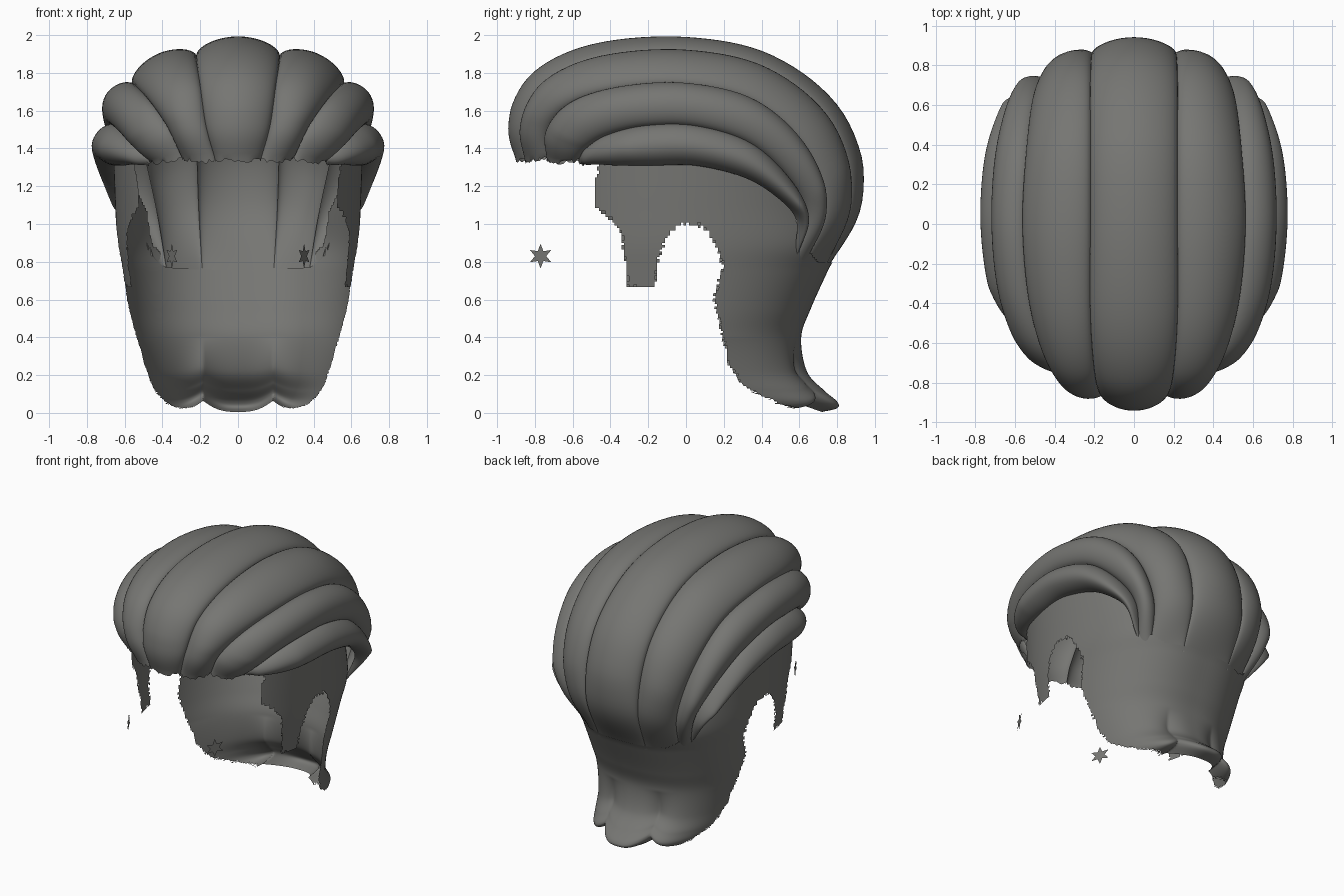
import bpy
import math
import random
from mathutils import Vector

random.seed(4)
default = bpy.data.objects.get("Cube")
if default:
    bpy.data.objects.remove(default)

hair = bpy.data.materials.new("dark_grey_hair")
hair.use_nodes = True
colour = (0.18, 0.18, 0.17, 1)
hair.diffuse_color = colour
hair.node_tree.nodes["Principled BSDF"].inputs["Base Color"].default_value = colour


def spline(points, steps):
    """Smooth path through the given points."""
    pts = [Vector(p) for p in points]
    pts = [pts[0] * 2 - pts[1]] + pts + [pts[-1] * 2 - pts[-2]]
    path = []
    for a, b, c, d in zip(pts, pts[1:], pts[2:], pts[3:]):
        for i in range(steps):
            t = i / steps
            path.append(b + (c - a) * t / 2 + (a * 2 - b * 5 + c * 4 - d) * t * t / 2
                        + (b * 3 - a - c * 3 + d) * t ** 3 / 2)
    return path + [pts[-2]]


def add_sheet(name, rows, keep=None, flip=False):
    """Skin a grid of points, leaving out faces that the rule rejects."""
    n = len(rows[0])
    verts = [p for row in rows for p in row]
    faces = []
    for r in range(len(rows) - 1):
        for c in range(n - 1):
            k = r * n + c
            face = (k, k + 1, k + n + 1, k + n)
            centre = sum((verts[i] for i in face), Vector()) / 4
            if keep is None or keep(centre):
                faces.append(face[::-1] if flip else face)
    used = sorted({i for f in faces for i in f})
    index = {old: new for new, old in enumerate(used)}
    mesh = bpy.data.meshes.new(name)
    mesh.from_pydata([verts[i] for i in used], [], [[index[i] for i in f] for f in faces])
    mesh.materials.append(hair)
    mesh.polygons.foreach_set("use_smooth", [True] * len(mesh.polygons))
    obj = bpy.data.objects.new(name, mesh)
    bpy.context.collection.objects.link(obj)


def mirrored(path):
    return [Vector((-p.x, p.y, p.z)) for p in path]


# Seams between the locks, from fringe to nape
seam_inner = spline([(.12, -.84, 1.34), (.17, -.85, 1.52), (.2, -.74, 1.73),
                     (.22, -.45, 1.86), (.22, 0, 1.89), (.22, .42, 1.8),
                     (.22, .75, 1.53), (.21, .86, 1.12), (.19, .735, .76)], 8)
seam_upper = spline([(.29, -.73, 1.35), (.36, -.73, 1.5), (.46, -.61, 1.64),
                     (.53, -.36, 1.72), (.56, 0, 1.74), (.54, .36, 1.65),
                     (.5, .63, 1.4), (.43, .72, 1.07), (.38, .62, .77)], 8)
seam_side = spline([(.46, -.57, 1.34), (.53, -.53, 1.4), (.6, -.42, 1.47),
                    (.66, -.22, 1.52), (.68, .05, 1.52), (.66, .34, 1.43),
                    (.59, .55, 1.24), (.52, .64, 1.05), (.45, .59, .83)], 8)
seam_lower = spline([(.47, -.5, 1.33), (.54, -.46, 1.32), (.6, -.35, 1.31),
                     (.63, -.18, 1.31), (.65, .05, 1.31), (.63, .3, 1.25),
                     (.59, .47, 1.15), (.54, .58, 1.03), (.47, .58, .87)], 8)


def add_lock(name, left, right, bulge, start=.6, flip=False):
    """Rounded strand swelling outward between two seams."""
    rows, last, across = [], len(left) - 1, 20
    for i, (a, b) in enumerate(zip(left, right)):
        lo, hi = max(i - 1, 0), min(i + 1, last)
        along = left[hi] + right[hi] - left[lo] - right[lo]
        normal = (b - a).cross(along).normalized() * (-1 if flip else 1)
        v = i / last
        swell = bulge * min(1, start + v * 2.5, .1 + (1 - v) * 5)
        row = []
        for j in range(across + 1):
            t = (1 - math.cos(math.pi * j / across)) / 2
            row.append(a.lerp(b, t) + normal * swell * max(0, math.sin(math.pi * t)) ** .52)
        rows.append(row)
    # Ragged fringe ends
    for p in rows[0]:
        p.z += random.uniform(-.012, .012)
    add_sheet(name, rows, flip=flip)


add_lock("centre_lock", mirrored(seam_inner), seam_inner, .1)
for name, a, b, bulge, start in (("upper_lock", seam_inner, seam_upper, .09, .6),
                                 ("side_lock", seam_upper, seam_side, .095, .6),
                                 ("lower_lock", seam_side, seam_lower, .11, .2)):
    add_lock(name + "_left", a, b, bulge, start)
    add_lock(name + "_right", mirrored(a), mirrored(b), bulge, start, True)


# Side and nape curtain: half width, back depth, height
levels = spline([(.66, .72, 1.36), (.65, .78, 1.1), (.64, .82, .9), (.62, .75, .75),
                 (.59, .66, .55), (.56, .61, .4), (.52, .64, .22), (.49, .73, .12),
                 (.46, .8, .06), (.42, .8, .025), (.36, .72, .005)], 14)
curtain = []
for level in levels:
    width, back, height = level
    row = []
    for i in range(241):
        angle = math.radians(-40 + 260 * i / 240)
        c, s = math.cos(angle), math.sin(angle)
        x = math.copysign(abs(c) ** .8, c) * width
        y = s * (back if s > 0 else .75)
        # Grooves split the tail into three rounded lobes
        fade = min(1, max(0, 1 - height / .4))
        groove = fade * (1 - abs(math.cos(math.pi * x / .37))) ** 1.5 if s > 0 else 0
        row.append(Vector((x, y - .1 * groove, height + .06 * groove)))
    curtain.append(row)


def ramp(value, stops):
    for (a, p), (b, q) in zip(stops, stops[1:]):
        if value <= b:
            return p + (q - p) * max(0, (value - a) / (b - a))
    return stops[-1][1]


def inside_hem(p):
    """Ragged outline with temple, sideburn, ear opening and tail."""
    y = p.y + random.uniform(-.008, .008)
    z = p.z + random.uniform(-.008, .008)
    # Top edge tucked under the locks
    if p.z > ramp(p.y, [(.1, 1.34), (.3, 1.28), (.47, 1.19), (.57, 1.07), (.63, .88), (.7, .8)]):
        return False
    if z < .8:
        tail = ramp(z, [(0, .66), (.05, .5), (.1, .38), (.15, .3), (.25, .23), (.6, .15), (.8, .2)])
        sideburn = z > .67 and -.31 < y < -.16
        return y > tail or sideburn
    if y > -.16:
        return y > .2 or z > 1 - .25 * (abs(y - .02) / .18) ** 3
    return y > ramp(z, [(.8, -.32), (.95, -.34), (1.03, -.4), (1.1, -.49), (1.2, -.49), (1.3, -.46)])


add_sheet("side_and_nape_curtain", curtain, inside_hem)

# Loose star-shaped wisps ahead of the temples
for side, label in ((1, "left"), (-1, "right")):
    centre = Vector((side * .35, -.77, .83))
    rim = []
    for i in range(13):
        a = math.tau * i / 12
        r = .065 if i % 2 else .03
        rim.append(centre + Vector((side * .5 * r * math.cos(a), r * math.cos(a), r * math.sin(a))))
    add_sheet("loose_wisp_" + label, [[centre.copy() for p in rim], rim], flip=side > 0)
